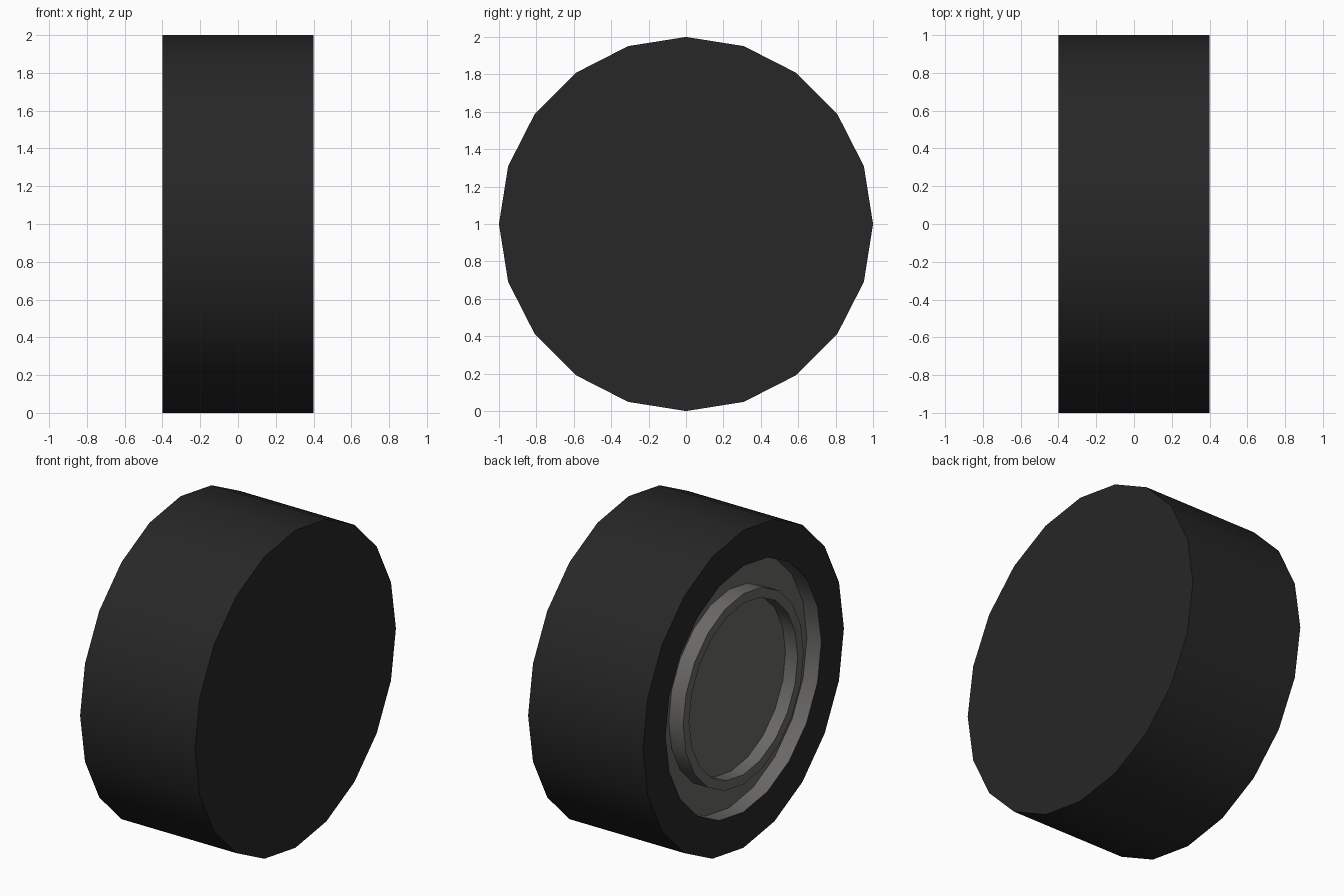
import bpy, bmesh, math

if "Cube" in bpy.data.objects:
    bpy.data.objects.remove(bpy.data.objects["Cube"])

SIDES = 20


def material(name, rgb):
    m = bpy.data.materials.new(name)
    m.diffuse_color = (*rgb, 1.0)
    m.use_nodes = True
    m.node_tree.nodes["Principled BSDF"].inputs["Base Color"].default_value = m.diffuse_color
    return m


def lathe(name, profile, mat):
    """Spin an (x, radius) profile round the x axis at z = 1, capping ends."""
    bm = bmesh.new()
    rings = []
    for x, r in profile:
        rings.append([bm.verts.new((x, r * math.cos(2 * math.pi * i / SIDES),
                                    1 + r * math.sin(2 * math.pi * i / SIDES)))
                      for i in range(SIDES)])
    for a, b in zip(rings, rings[1:]):
        for i in range(SIDES):
            j = (i + 1) % SIDES
            bm.faces.new((a[i], a[j], b[j], b[i]))
    bm.faces.new(rings[0])
    bm.faces.new(rings[-1])
    bmesh.ops.recalc_face_normals(bm, faces=bm.faces)
    mesh = bpy.data.meshes.new(name)
    bm.to_mesh(mesh)
    bm.free()
    mesh.materials.append(mat)
    obj = bpy.data.objects.new(name, mesh)
    bpy.context.collection.objects.link(obj)
    bpy.ops.object.select_all(action='DESELECT')
    obj.select_set(True)
    bpy.context.view_layer.objects.active = obj
    bpy.ops.object.shade_smooth_by_angle(angle=math.radians(30))
    return obj


rubber = material("black rubber", (0.02, 0.02, 0.02))
metal = material("grey metal", (0.145, 0.14, 0.135))

# Tyre and stepped rim form one closed shell, recessed on the -x side only
wheel = lathe("wheel", [(0.4, 1.0), (-0.4, 1.0), (-0.4, 0.775),
                        (-0.3, 0.775), (-0.3, 0.6), (-0.4, 0.6),
                        (-0.4, 0.54), (-0.315, 0.54)], rubber)

# Everything inside the tyre opening on the -x side is metal
wheel.data.materials.append(metal)
for p in wheel.data.polygons:
    radii = [math.hypot(wheel.data.vertices[v].co.y, wheel.data.vertices[v].co.z - 1)
             for v in p.vertices]
    if max(radii) < 0.8:
        p.material_index = 1
